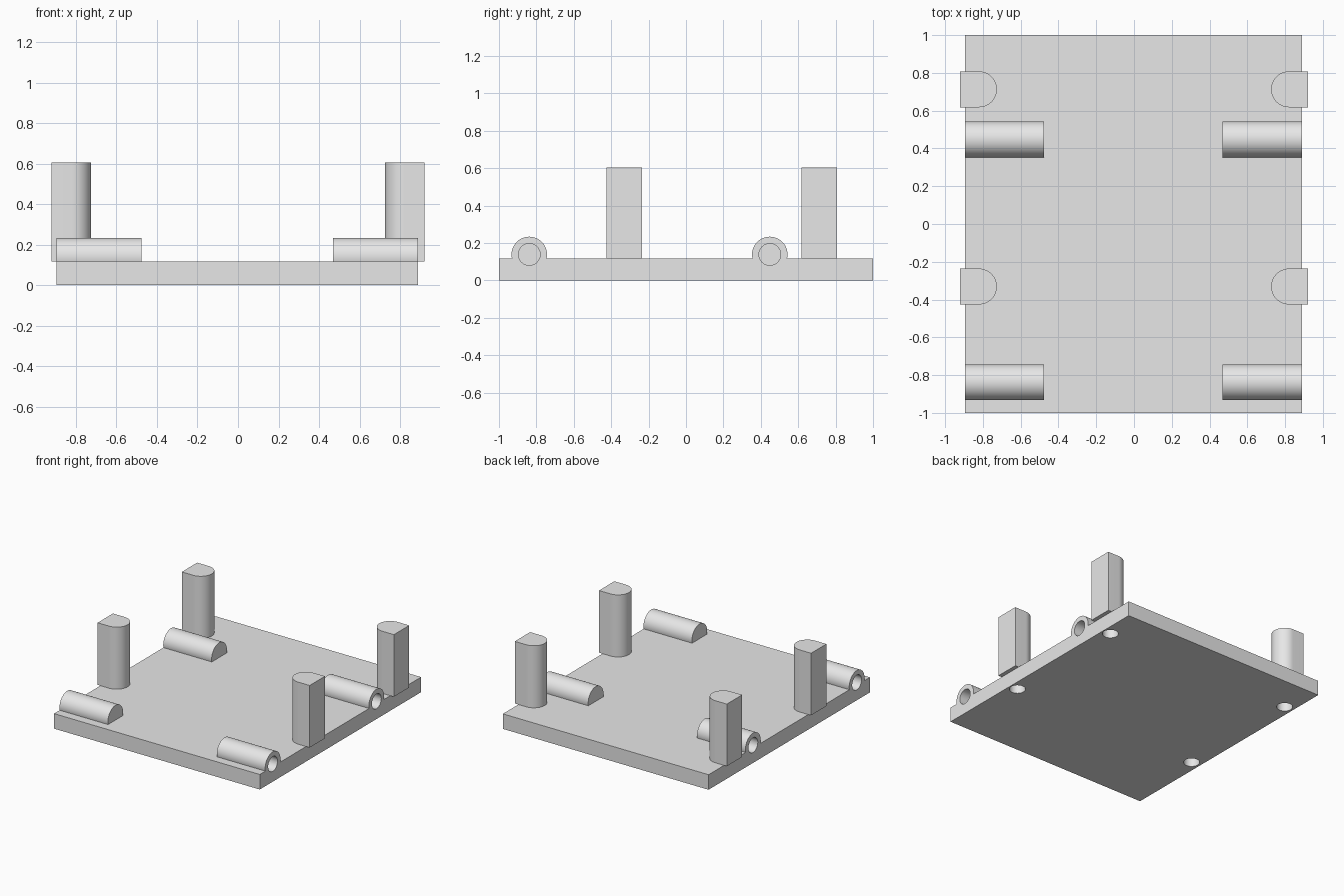
import bpy, bmesh, math
from mathutils import Vector

if "Cube" in bpy.data.objects:
    bpy.data.objects.remove(bpy.data.objects["Cube"])

TOP = 0.118            # plate thickness
POST_TOP = 0.605
R = 0.095              # outer radius of posts and sockets
HOLE_R = 0.058
POST_Y = (0.713, -0.331)
SOCKET_Y = (0.448, -0.838)
SOCKET_Z = 0.139
LEFT, RIGHT = -0.896, 0.889   # plate sides

grey = bpy.data.materials.new("light grey")
grey.diffuse_color = (0.8, 0.8, 0.8, 1)
grey.use_nodes = True
grey.node_tree.nodes["Principled BSDF"].inputs["Base Color"].default_value = grey.diffuse_color


def prism(bm, points, offset):
    """Extrude a flat closed outline by an offset vector."""
    face = bm.faces.new([bm.verts.new(p) for p in points])
    new = bmesh.ops.extrude_face_region(bm, geom=[face])["geom"]
    verts = [v for v in new if isinstance(v, bmesh.types.BMVert)]
    bmesh.ops.translate(bm, verts=verts, vec=Vector(offset))


def make(name, prisms):
    bm = bmesh.new()
    for points, offset in prisms:
        prism(bm, points, offset)
    bmesh.ops.recalc_face_normals(bm, faces=bm.faces[:])
    mesh = bpy.data.meshes.new(name)
    bm.to_mesh(mesh)
    bm.free()
    mesh.materials.append(grey)
    ob = bpy.data.objects.new(name, mesh)
    bpy.context.collection.objects.link(ob)
    return ob


def arc(r, start, end, n):
    """Points of an arc, angles in degrees, both ends included."""
    step = (end - start) / n
    return [(r * math.cos(math.radians(start + i * step)),
             r * math.sin(math.radians(start + i * step))) for i in range(n + 1)]


parts, holes = [], []
circle = arc(HOLE_R, 0, 360, 48)[:-1]

# Base plate
parts.append(make("base_plate", [(
    [(LEFT, -1, 0), (RIGHT, -1, 0), (RIGHT, 1, 0), (LEFT, 1, 0)], (0, 0, TOP))]))

for side, label, edge in ((-1, "left", LEFT), (1, "right", RIGHT)):
    # Posts: square outside, rounded inside, with a screw hole from below
    for y, where in zip(POST_Y, ("back", "front")):
        outline = [(side * 0.92, y - R, TOP)]
        outline += [(side * (0.821 - a), y + b, TOP) for a, b in arc(R, -90, 90, 32)]
        outline += [(side * 0.92, y + R, TOP)]
        parts.append(make(f"post_{where}_{label}", [(outline, (0, 0, POST_TOP - TOP))]))
        holes.append(([(side * 0.821 + a, y + b, -0.05) for a, b in circle], (0, 0, 0.55)))

    # Sockets: round tubes lying on the plate, open at the outer end
    dip = math.degrees(math.asin((SOCKET_Z - TOP) / R))
    for y, where in zip(SOCKET_Y, ("back", "front")):
        outline = [(edge, y + a, SOCKET_Z + b) for a, b in arc(R, -dip, 180 + dip, 40)]
        parts.append(make(f"socket_{where}_{label}", [(outline, (-side * 0.42, 0, 0))]))
        bore = [(edge + side * 0.05, y + a, SOCKET_Z + b) for a, b in circle]
        holes.append((bore, (-side * 0.42, 0, 0)))

# Cut all holes, then smooth the round faces
cutter = make("hole_cutter", holes)
cutter.hide_render = True
for ob in parts:
    mod = ob.modifiers.new("holes", 'BOOLEAN')
    mod.operation = 'DIFFERENCE'
    mod.solver = 'EXACT'
    mod.object = cutter
    bpy.ops.object.select_all(action='DESELECT')
    bpy.context.view_layer.objects.active = ob
    ob.select_set(True)
    bpy.ops.object.modifier_apply(modifier=mod.name)
    bpy.ops.object.shade_smooth_by_angle(angle=math.radians(30))
bpy.data.objects.remove(cutter)
